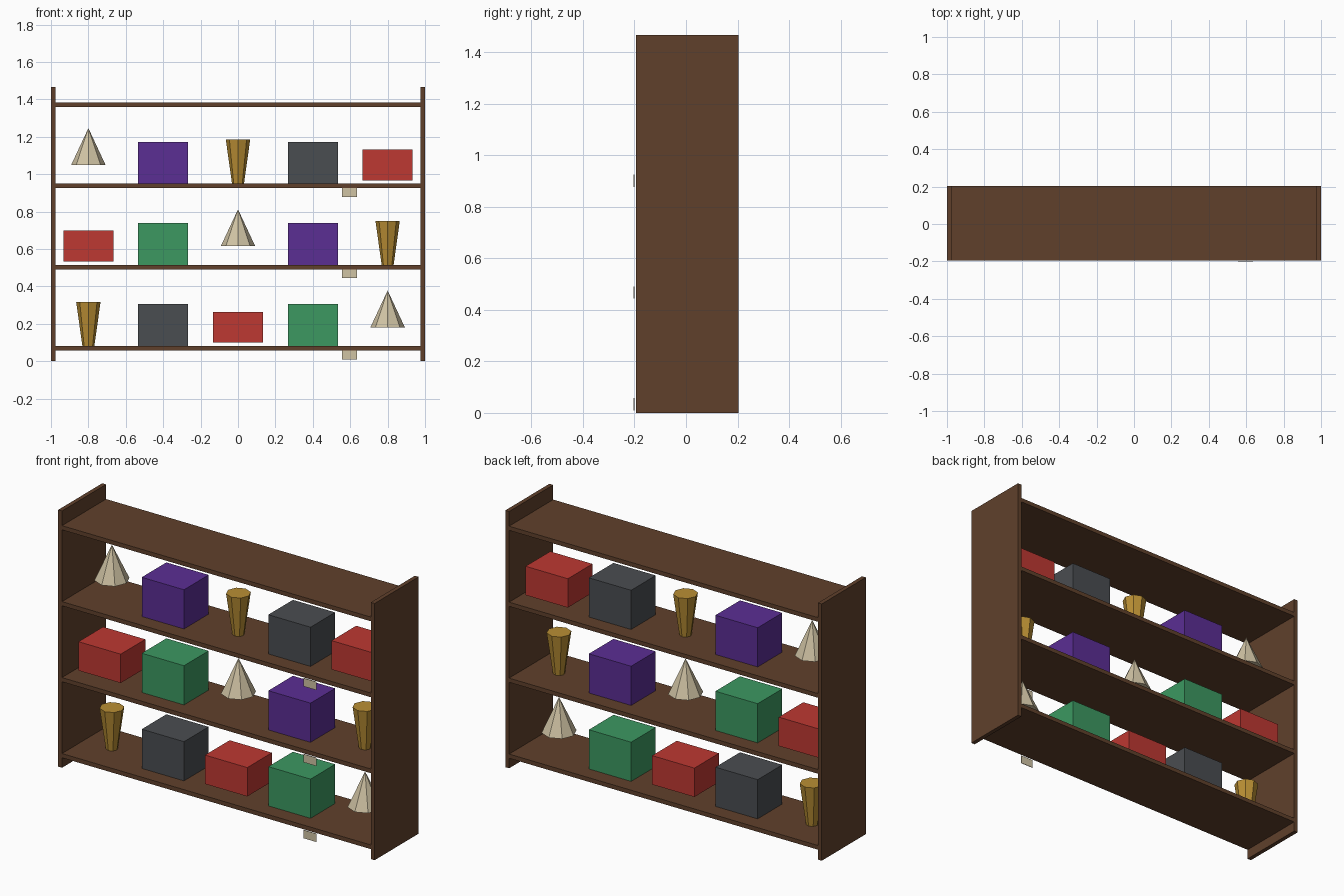
import bpy, bmesh, math

if "Cube" in bpy.data.objects:
    bpy.data.objects.remove(bpy.data.objects["Cube"])


def material(name, rgb):
    # flat colour given as sRGB bytes, stored linear
    lin = [(c / 255 / 12.92) if c < 11 else ((c / 255 + 0.055) / 1.055) ** 2.4 for c in rgb]
    m = bpy.data.materials.new(name)
    m.diffuse_color = (*lin, 1)
    m.use_nodes = True
    m.node_tree.nodes["Principled BSDF"].inputs["Base Color"].default_value = m.diffuse_color
    return m


WOOD = material("brown_wood", (96, 64, 43))
RED = material("red", (190, 56, 50))
GREEN = material("green", (60, 152, 97))
PURPLE = material("purple", (91, 46, 148))
GREY = material("dark_grey", (74, 77, 81))
GOLD = material("gold", (186, 143, 52))
CREAM = material("cream", (208, 195, 164))

MID_Y = 0.004      # centre of the shelves in depth
DEPTH = 0.398


def finish(name, bm, mat):
    mesh = bpy.data.meshes.new(name)
    bm.to_mesh(mesh)
    bm.free()
    mesh.materials.append(mat)
    obj = bpy.data.objects.new(name, mesh)
    bpy.context.collection.objects.link(obj)
    return obj


def box(name, size, base, mat):
    # base = centre of the underside
    bm = bmesh.new()
    bmesh.ops.create_cube(bm, size=1)
    bmesh.ops.scale(bm, vec=size, verts=bm.verts)
    bmesh.ops.translate(bm, vec=(0, 0, size[2] / 2), verts=bm.verts)
    obj = finish(name, bm, mat)
    obj.location = base
    return obj


def cone(name, r_bottom, r_top, height, base, mat, sides=8):
    bm = bmesh.new()
    bmesh.ops.create_cone(bm, cap_ends=True, segments=sides, radius1=r_bottom,
                          radius2=r_top, depth=height)
    bmesh.ops.remove_doubles(bm, verts=bm.verts, dist=1e-5)
    bmesh.ops.translate(bm, vec=(0, 0, height / 2), verts=bm.verts)
    obj = finish(name, bm, mat)
    obj.location = base
    return obj


# upright side panels
for side, label in ((-1, "left"), (1, "right")):
    box(f"{label}_panel", (0.024, DEPTH, 1.467), (side * 0.988, MID_Y, 0), WOOD)

# four shelves
THICK = 0.024
BOTTOMS = [0.057 + 0.434 * i for i in range(4)]
for i, z in enumerate(BOTTOMS):
    box(f"shelf_{i + 1}", (1.952, DEPTH, THICK), (0, MID_Y, z), WOOD)

# price tags hanging just in front of the lower three shelves
for i, z in enumerate(BOTTOMS[:3]):
    box(f"price_tag_{i + 1}", (0.08, 0.003, 0.047), (0.597, -0.2015, z - 0.047), CREAM)

# goods, left to right on each shelf from the bottom up
ROWS = [
    ["cup", GREY, "carton", GREEN, "cone"],
    ["carton", GREEN, "cone", PURPLE, "cup"],
    ["cone", PURPLE, "cup", GREY, "carton"],
]
for r, row in enumerate(ROWS):
    top = BOTTOMS[r] + THICK
    for c, item in enumerate(row):
        x = -0.8 + 0.4 * c
        tag = f"{r + 1}_{c + 1}"
        if item == "cup":
            cone(f"cup_{tag}", 0.032, 0.065, 0.235, (x, MID_Y, top), GOLD)
        elif item == "cone":
            cone(f"cone_{tag}", 0.092, 0, 0.197, (x, MID_Y, top + 0.1), CREAM)
        elif item == "carton":
            box(f"low_carton_{tag}", (0.267, 0.222, 0.165), (x, MID_Y, top + 0.018), RED)
        else:
            box(f"tall_carton_{tag}", (0.267, 0.222, 0.224), (x, MID_Y, top), item)
